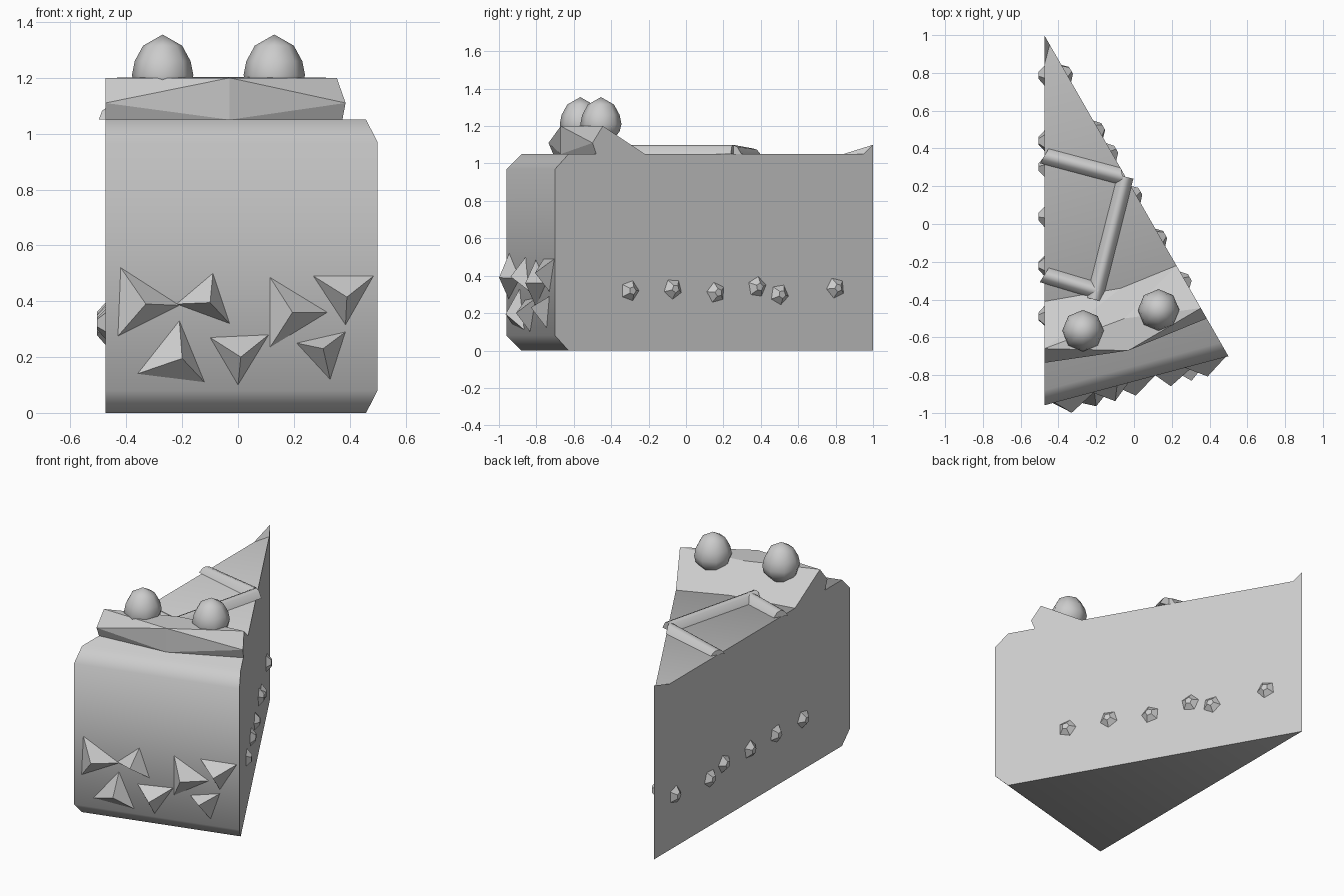
import bpy, bmesh, math
from mathutils import Vector, Matrix

cube = bpy.data.objects.get("Cube")
if cube:
    bpy.data.objects.remove(cube, do_unlink=True)

grey = bpy.data.materials.new("plain_grey")
grey.use_nodes = True
colour = (0.6, 0.6, 0.6, 1)
grey.diffuse_color = colour
grey.node_tree.nodes["Principled BSDF"].inputs["Base Color"].default_value = colour

LEFT, TOP = -0.475, 1.05
FRONT_SLOPE = 0.267
SIDE_DIR = Vector((-0.975, 1.7, 0)).normalized()
SIDE_NORMAL = Vector((SIDE_DIR.y, -SIDE_DIR.x, 0))


def side_x(y):
    """x of the slanted cut face at a given y"""
    return LEFT + (1 - y) * 0.975 / 1.7


def front_y(x):
    """y of the front face at a given x"""
    return -0.96 + FRONT_SLOPE * (x - LEFT)


def make(name, verts, faces, smooth=None):
    mesh = bpy.data.meshes.new(name)
    mesh.from_pydata([tuple(v) for v in verts], [], faces)
    bm = bmesh.new()
    bm.from_mesh(mesh)
    bmesh.ops.recalc_face_normals(bm, faces=bm.faces)
    bm.to_mesh(mesh)
    bm.free()
    mesh.materials.append(grey)
    obj = bpy.data.objects.new(name, mesh)
    bpy.context.collection.objects.link(obj)
    if smooth:
        bpy.ops.object.select_all(action='DESELECT')
        obj.select_set(True)
        bpy.context.view_layer.objects.active = obj
        bpy.ops.object.shade_smooth_by_angle(angle=math.radians(smooth))
    return obj


# Cake wedge: bevelled front edges, square cut sides
verts = []
for z, back in ((0, 0.08), (0.08, 0), (0.97, 0), (TOP, 0.08)):
    y = -0.70 + back * 0.9
    verts += [(LEFT, -0.96 + back, z), (side_x(y), y, z)]
tip_low, tip_high = len(verts), len(verts) + 1
verts += [(LEFT, 1, 0), (LEFT, 1, TOP)]
faces = [(i, i + 1, i + 3, i + 2) for i in (0, 2, 4)]
faces += [(0, tip_low, 1), (6, 7, tip_high),
          (0, 2, 4, 6, tip_high, tip_low), (1, 3, 5, 7, tip_high, tip_low)]
make("cake_wedge", verts, faces, 50)

# Thick icing along the front of the top
left_base, left_bulge, left_top, left_back = 0, 1, 2, 3
mid_base, mid_top, ridge, mid_back = 4, 5, 6, 7
right_base, right_bulge, right_top, right_back = 8, 9, 10, 11
verts = [(LEFT, -0.71, TOP), (LEFT, -0.735, 1.11), (LEFT, -0.66, 1.2), (LEFT, -0.41, TOP),
         (-0.03, -0.67, TOP), (-0.03, -0.67, 1.2), (-0.05, -0.5, 1.203), (-0.07, -0.34, TOP)]
verts += [(side_x(y), y, z) for y, z in ((-0.48, TOP), (-0.5, 1.11), (-0.445, 1.2), (-0.22, TOP))]
make("front_icing", verts, [
    (left_base, left_bulge, left_top, left_back),
    (left_base, mid_base, left_bulge), (left_bulge, mid_base, mid_top),
    (left_bulge, mid_top, left_top),
    (mid_base, right_base, right_bulge), (mid_base, right_bulge, mid_top),
    (mid_top, right_bulge, right_top),
    (left_top, mid_top, ridge), (mid_top, right_top, ridge),
    (left_top, ridge, mid_back), (left_top, mid_back, left_back),
    (ridge, right_top, right_back), (ridge, right_back, mid_back),
    (right_base, right_bulge, right_top, right_back),
    (left_base, left_back, mid_back, mid_base), (mid_base, mid_back, right_back, right_base)])

# Small icing point at the tip
make("tip_icing", [(LEFT, 1, TOP), (LEFT, 1, 1.1), (LEFT, 0.84, TOP), (side_x(0.95), 0.95, TOP)],
     [(0, 1, 2), (0, 3, 1), (1, 3, 2), (0, 2, 3)])


# Piped icing lines in a zigzag over the top
def icing_line(name, ends, shears):
    a, b = (Vector((x, y, TOP)) for x, y, h in ends)
    along = (b - a).normalized()
    across = Vector((-along.y, along.x, 0))
    verts = []
    for point, (x, y, h), shear in zip((a, b), ends, shears):
        for u, v in ((-1, 0), (-0.5, 0.8), (0, 1), (0.5, 0.8), (1, 0)):
            verts.append(point + across * u * 0.043 + along * u * shear + Vector((0, 0, v * h)))
    faces = [(i, i + 1, i + 6, i + 5) for i in range(4)]
    faces += [(0, 1, 2, 3, 4), (5, 6, 7, 8, 9), (0, 4, 9, 5)]
    make(name, verts, faces, 60)


icing_line("rear_icing_line", [(LEFT, 0.36, 0.03), (-0.06, 0.25, 0.05)], (0.012, -0.02))
icing_line("middle_icing_line", [(-0.045, 0.25, 0.05), (-0.21, -0.4, 0.05)], (0, 0))
icing_line("near_icing_line", [(LEFT, -0.27, 0.04), (-0.19, -0.355, 0.05)], (0.012, 0))


# Pointed round berries
def berry(name, x, y):
    sides = 8
    profile = ((0.06, 1.125), (0.1, 1.17), (0.11, 1.21), (0.1, 1.26), (0.07, 1.315))
    verts = [(x + r * math.cos(math.tau * i / sides), y + r * math.sin(math.tau * i / sides), z)
             for r, z in profile for i in range(sides)]
    faces = [(k * sides + i, k * sides + (i + 1) % sides,
              (k + 1) * sides + (i + 1) % sides, (k + 1) * sides + i)
             for k in range(len(profile) - 1) for i in range(sides)]
    top = len(verts)
    verts += [(x, y, 1.355), (x, y, 1.1)]
    last = top - sides
    for i in range(sides):
        j = (i + 1) % sides
        faces += [(last + i, last + j, top), (i, j, top + 1)]
    make(name, verts, faces, 50)


berry("left_berry", -0.27, -0.565)
berry("right_berry", 0.13, -0.455)


# Faceted studs on both cut sides
def stud(name, centre, normal, turn):
    across = Vector((-normal.y, normal.x, 0))
    up = Vector((0, 0, 1))
    verts = []
    for radius, out in ((0.056, 0), (0.022, 0.03)):
        for i in range(5):
            a = math.tau * i / 5 + turn
            verts.append(centre + (across * math.cos(a) + up * math.sin(a)) * radius + normal * out)
    faces = [(i, (i + 1) % 5, (i + 1) % 5 + 5, i + 5) for i in range(5)]
    faces += [tuple(range(5)), tuple(range(5, 10))]
    make(name, verts, faces)


for i, (y, z) in enumerate([(-0.3, 0.32), (-0.07, 0.33), (0.16, 0.31),
                            (0.38, 0.34), (0.5, 0.3), (0.8, 0.335)]):
    stud(f"slanted_side_stud_{i}", Vector((side_x(y), y, z)), SIDE_NORMAL, i * 0.9)
for i, (y, z) in enumerate([(0.79, 0.33), (0.44, 0.3), (0.3, 0.34),
                            (0.04, 0.33), (-0.22, 0.33), (-0.49, 0.32)]):
    stud(f"straight_side_stud_{i}", Vector((LEFT, y, z)), Vector((-1, 0, 0)), i * 0.9)

# Sharp three-sided chips on the front: three corners, then the peak
chips = [
    [(-0.42, 0.52), (-0.21, 0.385), (-0.43, 0.275), (-0.33, 0.39)],
    [(-0.09, 0.5), (-0.03, 0.32), (-0.22, 0.39), (-0.1, 0.395)],
    [(-0.21, 0.33), (-0.12, 0.11), (-0.36, 0.14), (-0.2, 0.195)],
    [(0.115, 0.485), (0.32, 0.36), (0.115, 0.235), (0.195, 0.36)],
    [(0.27, 0.49), (0.485, 0.49), (0.385, 0.315), (0.39, 0.415)],
    [(-0.1, 0.27), (0.11, 0.28), (0, 0.1), (0.01, 0.2)],
    [(0.21, 0.25), (0.385, 0.29), (0.33, 0.12), (0.305, 0.23)],
]
for i, points in enumerate(chips):
    verts = [(x, front_y(x) - (0.078 if k == 3 else 0), z) for k, (x, z) in enumerate(points)]
    make(f"front_chip_{i}", verts, [(0, 1, 2), (0, 1, 3), (1, 2, 3), (2, 0, 3)])
